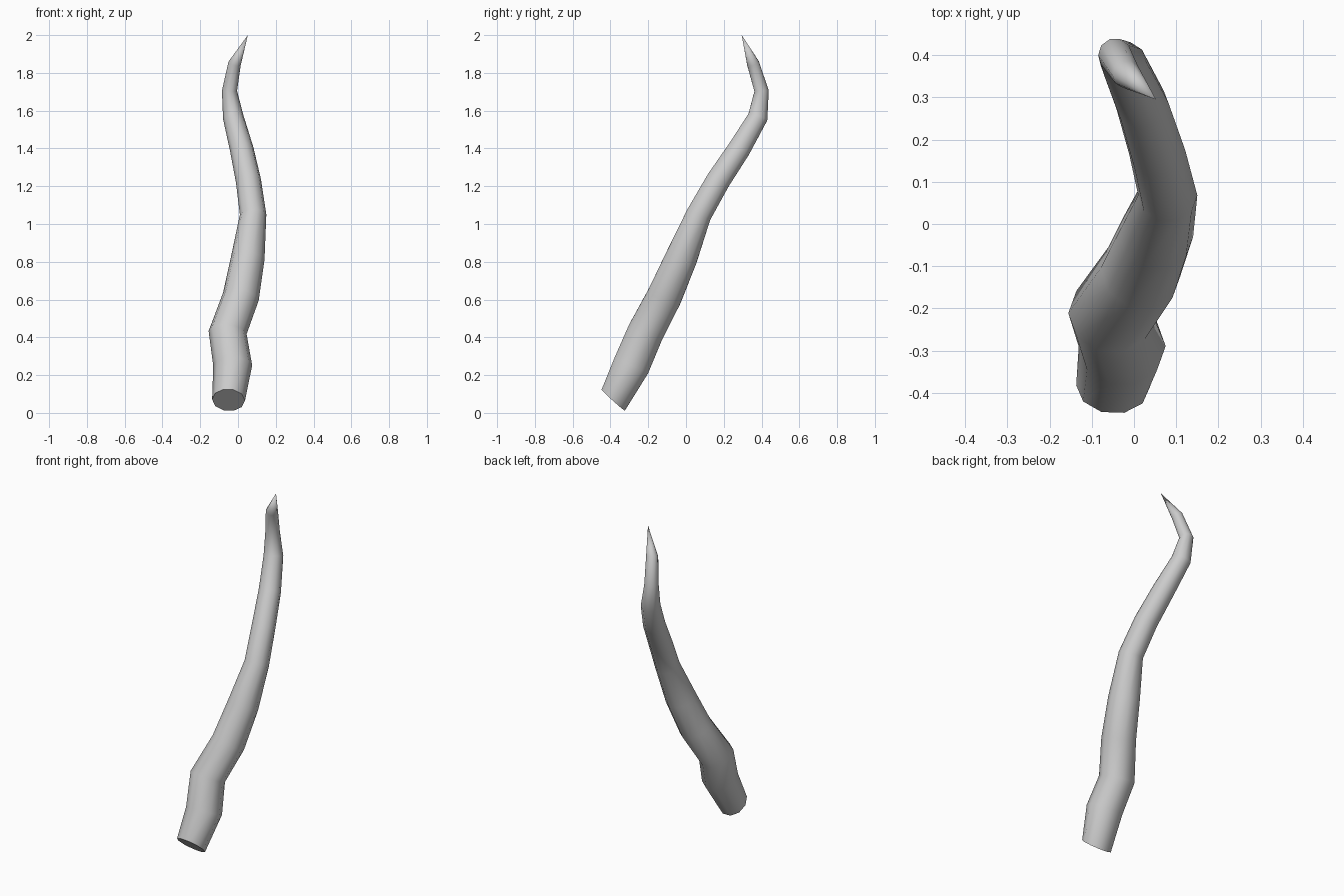
import bpy, bmesh, math
from mathutils import Vector

if "Cube" in bpy.data.objects:
    bpy.data.objects.remove(bpy.data.objects["Cube"])

SIDES = 10
# centre x, y, z and radius of each ring from base to tip
PATH = [
    (-0.05, -0.385, 0.068, 0.087), (-0.028, -0.29, 0.25, 0.103),
    (-0.055, -0.215, 0.425, 0.101), (0.015, -0.115, 0.615, 0.097),
    (0.052, -0.025, 0.82, 0.089), (0.08, 0.068, 1.05, 0.07),
    (0.055, 0.17, 1.23, 0.067), (0.02, 0.28, 1.395, 0.063),
    (-0.025, 0.38, 1.565, 0.055), (-0.045, 0.40, 1.705, 0.04),
    (-0.018, 0.355, 1.85, 0.034),
]
TIP = Vector((0.052, 0.295, 2.0))

centres = [Vector(p[:3]) for p in PATH] + [TIP]
bm = bmesh.new()
rings = []
for i, p in enumerate(PATH):
    # ring plane halves the bend; the base is cut at a slant
    if i == 0:
        t = Vector((0.05, 0.67, 0.74)).normalized()
    else:
        t = ((centres[i] - centres[i - 1]).normalized()
             + (centres[i + 1] - centres[i]).normalized()).normalized()
    u = (Vector((1, 0, 0)) - t * t.x).normalized()
    v = t.cross(u)
    rings.append([bm.verts.new(centres[i] + p[3] * (
        u * math.cos(math.tau * k / SIDES) + v * math.sin(math.tau * k / SIDES)))
        for k in range(SIDES)])

# skin, pointed tip and base cap
for a, b in zip(rings, rings[1:]):
    for k in range(SIDES):
        n = (k + 1) % SIDES
        bm.faces.new((a[k], a[n], b[n], b[k]))
tip = bm.verts.new(TIP)
for k in range(SIDES):
    bm.faces.new((rings[-1][k], rings[-1][(k + 1) % SIDES], tip))
bm.faces.new(rings[0][::-1])

mesh = bpy.data.meshes.new("curved_horn")
bm.to_mesh(mesh)
bm.free()
horn = bpy.data.objects.new("curved_horn", mesh)
bpy.context.collection.objects.link(horn)
bpy.context.view_layer.objects.active = horn
horn.select_set(True)
bpy.ops.object.shade_smooth_by_angle(angle=math.radians(50))
